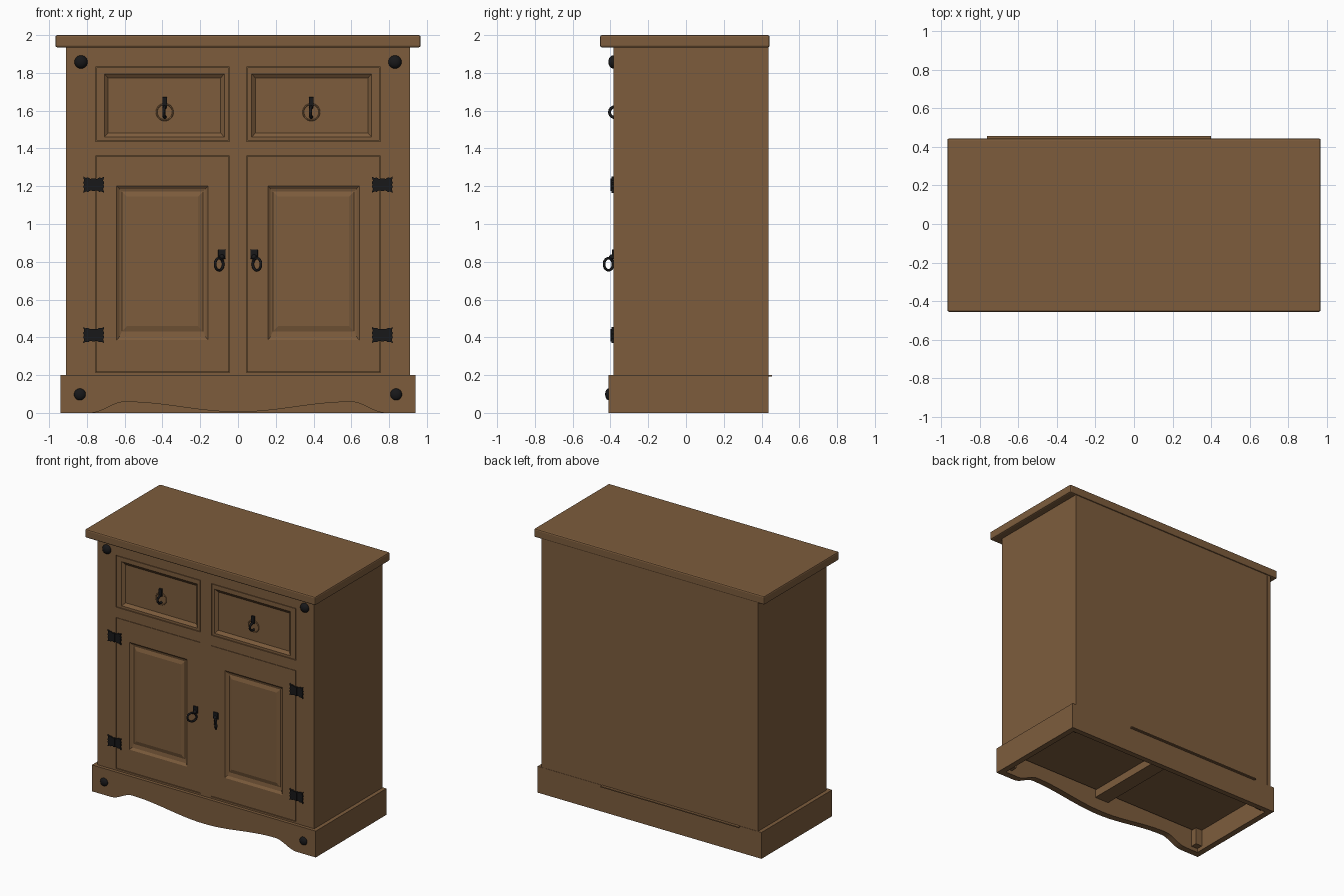
import bpy, bmesh, math
from mathutils import Matrix, Vector

if "Cube" in bpy.data.objects:
    bpy.data.objects.remove(bpy.data.objects["Cube"])


def material(name, col):
    m = bpy.data.materials.new(name)
    m.diffuse_color = (*col, 1)
    m.use_nodes = True
    m.node_tree.nodes["Principled BSDF"].inputs["Base Color"].default_value = m.diffuse_color
    return m


WOOD = material("brown wood", (0.205, 0.108, 0.046))
IRON = material("black iron", (0.009, 0.009, 0.010))


def finish(name, bm, mat, smooth=False):
    bmesh.ops.recalc_face_normals(bm, faces=bm.faces)
    me = bpy.data.meshes.new(name)
    bm.to_mesh(me)
    bm.free()
    me.materials.append(mat)
    for p in me.polygons:
        p.use_smooth = smooth
    ob = bpy.data.objects.new(name, me)
    bpy.context.collection.objects.link(ob)
    return ob


def box(name, x0, x1, y0, y1, z0, z1, mat=WOOD, bevel=0):
    bm = bmesh.new()
    bmesh.ops.create_cube(bm, size=1)
    for v in bm.verts:
        v.co = Vector(((x0 + x1) / 2 + v.co.x * (x1 - x0),
                       (y0 + y1) / 2 + v.co.y * (y1 - y0),
                       (z0 + z1) / 2 + v.co.z * (z1 - z0)))
    ob = finish(name, bm, mat)
    if bevel:
        b = ob.modifiers.new("bevel", 'BEVEL')
        b.width, b.segments = bevel, 2
    return ob


def prism(name, pts, y0, y1, mat):
    """Extrude an x-z outline from y0 to y1."""
    bm = bmesh.new()
    a = [bm.verts.new((x, y0, z)) for x, z in pts]
    b = [bm.verts.new((x, y1, z)) for x, z in pts]
    bm.faces.new(a)
    bm.faces.new(b[::-1])
    for i in range(len(pts)):
        j = (i + 1) % len(pts)
        bm.faces.new((a[i], b[i], b[j], a[j]))
    return finish(name, bm, mat)


def stepped_panel(name, rings):
    """Panel from nested rectangles (x0, x1, z0, z1, y), back to centre."""
    bm = bmesh.new()
    loops = [[bm.verts.new(c) for c in ((x0, y, z0), (x1, y, z0), (x1, y, z1), (x0, y, z1))]
             for x0, x1, z0, z1, y in rings]
    bm.faces.new(loops[0])
    bm.faces.new(loops[-1])
    for a, b in zip(loops, loops[1:]):
        for i in range(4):
            j = (i + 1) % 4
            bm.faces.new((a[i], a[j], b[j], b[i]))
    return finish(name, bm, WOOD)


def ring(name, loc, R, r, turn, mat):
    """Torus standing upright, turned about z (0 = facing the front)."""
    bm = bmesh.new()
    n, k = 28, 10
    M = Matrix.Translation(loc) @ Matrix.Rotation(turn, 4, 'Z')
    g = []
    for i in range(n):
        a = 2 * math.pi * i / n
        g.append([])
        for j in range(k):
            b = 2 * math.pi * j / k
            d = R + r * math.cos(b)
            g[i].append(bm.verts.new(M @ Vector((d * math.cos(a), r * math.sin(b), d * math.sin(a)))))
    for i in range(n):
        for j in range(k):
            bm.faces.new((g[i][j], g[(i + 1) % n][j], g[(i + 1) % n][(j + 1) % k], g[i][(j + 1) % k]))
    return finish(name, bm, mat, True)


def stud(name, x, y, z, r, depth):
    bm = bmesh.new()
    bmesh.ops.create_uvsphere(bm, u_segments=24, v_segments=12, radius=1)
    for v in bm.verts:
        v.co = Vector((x + v.co.x * r, y + v.co.z * depth, z + v.co.y * r))
    return finish(name, bm, IRON, True)


# Top board and carcass (hollow underneath)
box("top_board", -0.967, 0.967, -0.455, 0.443, 1.935, 2.0, bevel=0.01)
box("carcass", -0.905, 0.905, -0.35, 0.435, 0.16, 1.936)

# Face frame
F, B = -0.385, -0.34
for s, side in ((-1, "left"), (1, "right")):
    box(side + "_stile", *sorted((s * 0.755, s * 0.91)), F, B, 0.18, 1.936)
    box(side + "_side_panel", *sorted((s * 0.88, s * 0.91)), B, 0.436, 0.18, 1.936)
box("top_rail", -0.755, 0.755, F, B, 1.832, 1.936)
box("middle_rail", -0.755, 0.755, F, B, 1.36, 1.438)
box("bottom_rail", -0.755, 0.755, F, B, 0.18, 0.213)
box("centre_post", -0.045, 0.045, F, B, 0.213, 1.832)

# Drawers and doors, mirrored, with sunk panels
for s, side in ((-1, "left"), (1, "right")):
    def rect(a, b, z0, z1, y):
        return (*sorted((s * a, s * b)), z0, z1, y)
    stepped_panel(side + "_drawer", [
        rect(0.049, 0.75, 1.442, 1.828, B), rect(0.049, 0.75, 1.442, 1.828, F + 0.001),
        rect(0.072, 0.708, 1.46, 1.795, F + 0.001), rect(0.078, 0.702, 1.466, 1.789, F + 0.006),
        rect(0.092, 0.688, 1.482, 1.772, F + 0.018), rect(0.097, 0.683, 1.487, 1.767, F + 0.018)])
    stepped_panel(side + "_door", [
        rect(0.048, 0.752, 0.217, 1.357, B), rect(0.048, 0.752, 0.217, 1.357, F + 0.001),
        rect(0.158, 0.642, 0.385, 1.2, F + 0.001), rect(0.172, 0.628, 0.402, 1.186, F + 0.012),
        rect(0.185, 0.615, 0.43, 1.172, F + 0.016), rect(0.212, 0.588, 0.46, 1.145, F + 0.007)])

# Plinth: curved apron, sides, back
apron = [(-0.94, 0.2), (-0.94, 0.0)]
for i in range(-39, 40):
    x = i * 0.02
    a = abs(x)
    if a < 0.6:
        z = 0.005 + 0.053 * (1 - math.cos(math.pi * a / 0.6)) / 2
    else:
        z = 0.058 * (1 + math.cos(math.pi * (a - 0.6) / 0.18)) / 2
    apron.append((x, z))
apron += [(0.94, 0.0), (0.94, 0.2)]
prism("front_apron", apron, -0.41, -0.36, WOOD)
for s, side in ((-1, "left"), (1, "right")):
    box(side + "_plinth", *sorted((s * 0.895, s * 0.94)), -0.37, 0.437, 0, 0.2)
    for y, end in ((-0.36, "front"), (0.35, "back")):
        box(f"{side}_{end}_corner_block", *sorted((s * 0.84, s * 0.9)), y, y + 0.05, 0.03, 0.17)
box("back_plinth", -0.9, 0.9, 0.395, 0.437, 0, 0.2)
box("underside_brace", -0.06, 0.06, -0.37, 0.4, 0.1, 0.17)
box("back_lip", -0.76, 0.4, 0.43, 0.456, 0.193, 0.201)

# Iron studs, hinges and ring pulls
wing = [(0.0, 0.033), (0.018, 0.031), (0.03, 0.038), (0.042, 0.036), (0.056, 0.043),
        (0.05, 0.022), (0.056, 0.011), (0.051, 0.0)]
q1 = wing
q4 = [(x, -z) for x, z in wing[-2::-1]]
half = q1 + q4
hinge = half + [(-x, z) for x, z in half[-2:0:-1]]
for s, side in ((-1, "left"), (1, "right")):
    stud(side + "_upper_stud", s * 0.831, F, 1.858, 0.035, 0.026)
    stud(side + "_lower_stud", s * 0.837, -0.41, 0.098, 0.031, 0.018)
    for z, lv in ((1.208, "upper"), (0.412, "lower")):
        prism(f"{side}_{lv}_hinge", [(s * 0.764 + x, z + h) for x, h in hinge], F - 0.01, F + 0.005, IRON)
        box(f"{side}_{lv}_hinge_pin", s * 0.764 - 0.008, s * 0.764 + 0.008,
            F - 0.014, F, z - 0.033, z + 0.033, IRON)
    # drawer pull
    x = s * 0.388
    ring(side + "_drawer_rose", (x, F + 0.017, 1.592), 0.043, 0.004, 0, WOOD)
    ring(side + "_drawer_ring", (x, F + 0.008, 1.592), 0.028, 0.008, math.radians(80), IRON)
    box(side + "_drawer_pull_plate", x - 0.013, x + 0.013, F + 0.004, F + 0.02, 1.615, 1.672, IRON, 0.004)
    # door pull
    ring(side + "_door_ring", (s * 0.1, F - 0.025, 0.787), 0.032, 0.007, s * math.radians(-48), IRON)
    box(side + "_door_pull_plate", s * 0.085 - 0.02, s * 0.085 + 0.02, F - 0.008, F + 0.004, 0.815, 0.865, IRON, 0.004)
    stud(side + "_door_pull_knob", s * 0.085, F - 0.005, 0.825, 0.014, 0.018)
